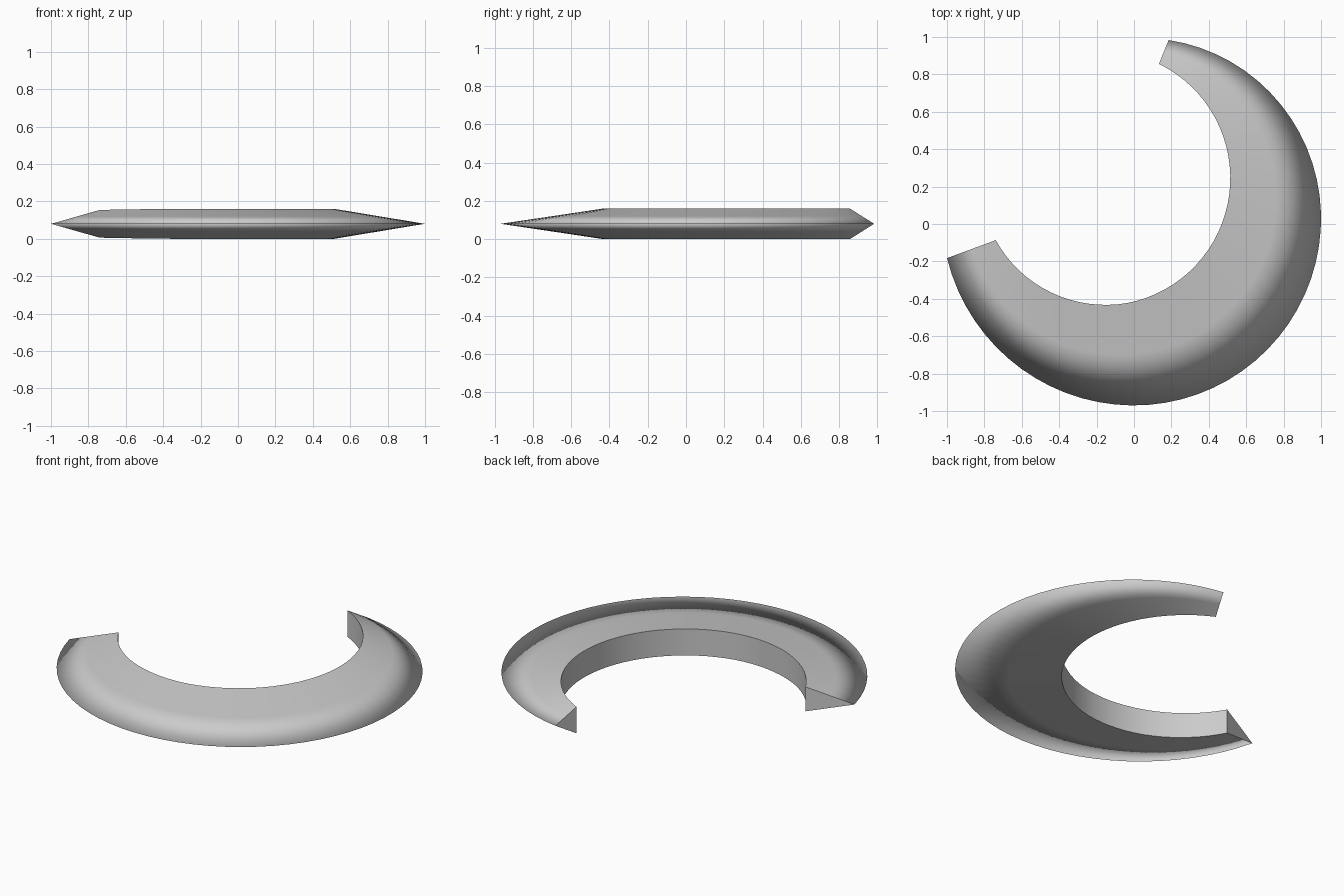
import bpy, bmesh
from math import radians, cos, sin

cube = bpy.data.objects.get("Cube")
if cube:
    bpy.data.objects.remove(cube, do_unlink=True)

STEPS = 48
MID = 0.08      # height of the sharp outer rim
HALF = 0.08     # half thickness of the inner wall


def clamp(v):
    return max(0.0, min(1.0, v))


def outer_point(t):
    a = 192 + 247 * t
    r = 1 + 0.022 * clamp((270 - a) / 78) ** 2 - 0.029 * clamp((a - 360) / 79) ** 2
    return r * cos(radians(a)), 0.03 + r * sin(radians(a))


def inner_point(t):
    a = 210 + 214 * t
    r = 0.68 - 0.017 * clamp(1 - 3 * t)
    return -0.165 + r * cos(radians(a)), 0.245 + r * sin(radians(a))


# Plain grey material
grey = bpy.data.materials.new("plain grey")
grey.use_nodes = True
colour = (0.6, 0.6, 0.6, 1)
grey.diffuse_color = colour
grey.node_tree.nodes["Principled BSDF"].inputs["Base Color"].default_value = colour

# Crescent: wedge sections swept along the two arcs
bm = bmesh.new()
sections = []
for i in range(STEPS + 1):
    t = i / STEPS
    ox, oy = outer_point(t)
    ix, iy = inner_point(t)
    h = HALF - 0.006 * clamp(1 - 5 * t)
    mx, my = (ox + ix) / 2, (oy + iy) / 2
    sections.append([bm.verts.new(p) for p in (
        (ix, iy, MID - h), (mx, my, MID - h / 2), (ox, oy, MID),
        (mx, my, MID + h / 2), (ix, iy, MID + h))])

for a, b in zip(sections, sections[1:]):
    for k in range(5):
        n = (k + 1) % 5
        bm.faces.new((a[k], b[k], b[n], a[n]))
caps = [bm.faces.new(sections[0]), bm.faces.new(sections[-1])]
bmesh.ops.recalc_face_normals(bm, faces=bm.faces)

# Smooth over the outer rim, crisp along the inner wall and the cut ends
for f in bm.faces:
    f.smooth = True
for cap in caps:
    for e in cap.edges:
        e.smooth = False
for a, b in zip(sections, sections[1:]):
    for k in (0, 4):
        bm.edges.get((a[k], b[k])).smooth = False

mesh = bpy.data.meshes.new("crescent_blade")
bm.to_mesh(mesh)
bm.free()
mesh.materials.append(grey)
crescent = bpy.data.objects.new("crescent_blade", mesh)
bpy.context.collection.objects.link(crescent)
